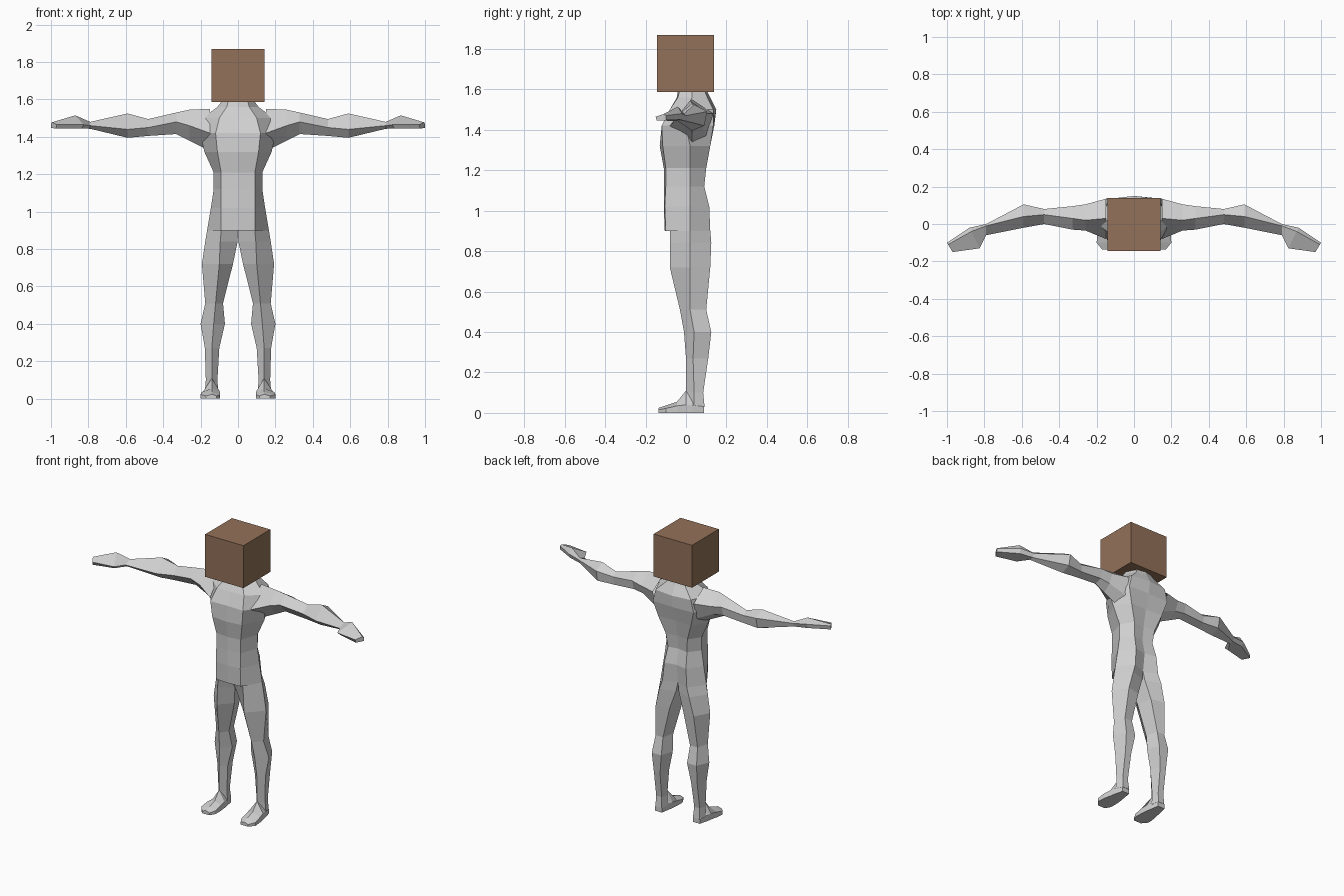
import bpy
import bmesh


def material(name, color):
    m = bpy.data.materials.new(name)
    m.diffuse_color = (*color, 1)
    return m


GREY = material("pale grey", (0.63, 0.63, 0.63))
BROWN = material("brown", (0.29, 0.165, 0.10))


def loft(name, rings, cap_start=True, cap_end=True, mirror=False):
    """Skin a list of closed rings with flat quads."""
    bm = bmesh.new()
    rows = [[bm.verts.new(p) for p in ring] for ring in rings]
    n = len(rows[0])
    for a, b in zip(rows, rows[1:]):
        for i in range(n):
            j = (i + 1) % n
            bm.faces.new((a[i], a[j], b[j], b[i]))
    if cap_start:
        bm.faces.new(rows[0][::-1])
    if cap_end:
        bm.faces.new(rows[-1])
    bmesh.ops.recalc_face_normals(bm, faces=bm.faces)
    if not (cap_start and cap_end):
        # open tubes: orient by the cap, which must point away from the body
        cap = max(bm.faces, key=lambda f: len(f.verts))
        away = cap.calc_center_median() - sum((v.co for v in rows[0]), cap.normal * 0) / n
        if cap.normal.dot(away) < 0:
            bmesh.ops.reverse_faces(bm, faces=bm.faces)
    mesh = bpy.data.meshes.new(name)
    bm.to_mesh(mesh)
    bm.free()
    mesh.materials.append(GREY)
    obj = bpy.data.objects.new(name, mesh)
    bpy.context.collection.objects.link(obj)
    if mirror:
        mod = obj.modifiers.new("mirror", "MIRROR")
        mod.use_mirror_merge = False
    return obj


def pairs(values):
    return list(zip(values[::2], values[1::2]))


# Head: plain block
bpy.ops.mesh.primitive_cube_add(size=1, location=(0, -0.003, 1.728))
head = bpy.context.object
head.name = "head"
head.scale = (0.283, 0.283, 0.283)
head.data.materials.append(BROWN)

# Torso: z, front centre y, front edge xy, side xy, back edge xy, back centre y
torso = [
    (0.90, -0.105, 0.09, -0.10, 0.165, 0.02, 0.09, 0.12, 0.085),
    (1.02, -0.11, 0.09, -0.105, 0.145, 0.02, 0.08, 0.115, 0.10),
    (1.12, -0.11, 0.09, -0.10, 0.13, 0.02, 0.07, 0.09, 0.08),
    (1.21, -0.11, 0.09, -0.10, 0.13, 0.02, 0.08, 0.10, 0.09),
    (1.32, -0.13, 0.11, -0.115, 0.18, 0.02, 0.12, 0.12, 0.11),
    (1.42, -0.115, 0.12, -0.12, 0.20, 0.0, 0.15, 0.135, 0.14),
    (1.50, -0.08, 0.10, -0.08, 0.19, 0.0, 0.13, 0.135, 0.15),
    (1.56, -0.045, 0.06, -0.04, 0.11, 0.03, 0.07, 0.105, 0.12),
    (1.60, -0.04, 0.05, -0.03, 0.08, 0.03, 0.05, 0.09, 0.10),
]


def torso_ring(z, fy, ex, ey, sx, sy, bx, by, cy):
    half = [(ex, ey), (sx, sy), (bx, by)]
    ring = [(0, fy)] + half + [(0, cy)] + [(-x, y) for x, y in reversed(half)]
    return [(x, y, z) for x, y in ring]


loft("torso", [torso_ring(*r) for r in torso])

# Legs: z, then xy of front ridge, outer side, outer back, inner back, inner side
legs = [
    (0.90, 0.09, -0.08, 0.165, 0.02, 0.09, 0.12, 0.0, 0.085, 0.0, -0.06),
    (0.84, 0.095, -0.08, 0.175, 0.02, 0.11, 0.125, 0.01, 0.09, 0.002, -0.03),
    (0.72, 0.10, -0.08, 0.193, 0.02, 0.14, 0.12, 0.05, 0.10, 0.027, 0.0),
    (0.51, 0.12, -0.03, 0.175, 0.02, 0.155, 0.10, 0.10, 0.10, 0.08, 0.02),
    (0.40, 0.13, -0.01, 0.20, 0.04, 0.165, 0.125, 0.095, 0.125, 0.07, 0.04),
    (0.27, 0.14, 0.0, 0.177, 0.035, 0.16, 0.11, 0.115, 0.11, 0.10, 0.035),
    (0.10, 0.14, 0.0, 0.172, 0.04, 0.16, 0.085, 0.12, 0.085, 0.11, 0.04),
    (0.03, 0.14, 0.0, 0.178, 0.04, 0.162, 0.092, 0.115, 0.092, 0.105, 0.04),
]
loft("leg", [[(x, y, r[0]) for x, y in pairs(r[1:])] for r in legs],
     cap_start=False, mirror=True)

# Feet: y, sole inner x, sole outer x, upper inner x, upper outer x, side z, top z
feet = [
    (0.09, 0.115, 0.165, 0.115, 0.165, 0.03, 0.05),
    (0.03, 0.105, 0.18, 0.105, 0.18, 0.04, 0.10),
    (0.00, 0.10, 0.185, 0.10, 0.185, 0.04, 0.11),
    (-0.045, 0.095, 0.195, 0.095, 0.195, 0.035, 0.055),
    (-0.10, 0.095, 0.20, 0.095, 0.20, 0.022, 0.037),
    (-0.137, 0.115, 0.17, 0.115, 0.17, 0.015, 0.024),
]
loft("foot", [[(a, y, 0), (b, y, 0), (d, y, sz), (0.14, y, tz), (c, y, sz)]
              for y, a, b, c, d, sz, tz in feet], mirror=True)

# Arms: x, slant, then yz of top, back, low back, bottom, front
arms = [
    (0.15, 0, 0.03, 1.55, 0.135, 1.48, 0.10, 1.37, 0.03, 1.325, -0.08, 1.42),
    (0.26, 0, 0.02, 1.545, 0.105, 1.48, 0.08, 1.42, 0.03, 1.38, -0.035, 1.46),
    (0.33, 0, 0.03, 1.53, 0.095, 1.49, 0.08, 1.43, 0.03, 1.415, -0.03, 1.48),
    (0.48, 0, 0.05, 1.495, 0.08, 1.47, 0.08, 1.42, 0.03, 1.405, 0.0, 1.45),
    (0.59, 0, 0.04, 1.525, 0.105, 1.49, 0.09, 1.42, 0.03, 1.395, -0.02, 1.44),
    (0.79, 0, -0.01, 1.48, 0.0, 1.47, -0.01, 1.445, -0.04, 1.443, -0.06, 1.46),
    (0.89, 0.5, -0.04, 1.515, -0.02, 1.48, -0.03, 1.45, -0.11, 1.445, -0.13, 1.465),
    (1.06, 0.6, -0.11, 1.478, -0.10, 1.47, -0.10, 1.447, -0.145, 1.445, -0.15, 1.465),
]
loft("arm", [[(r[0] + r[1] * y, y, z) for y, z in pairs(r[2:])] for r in arms],
     cap_start=False, mirror=True)
